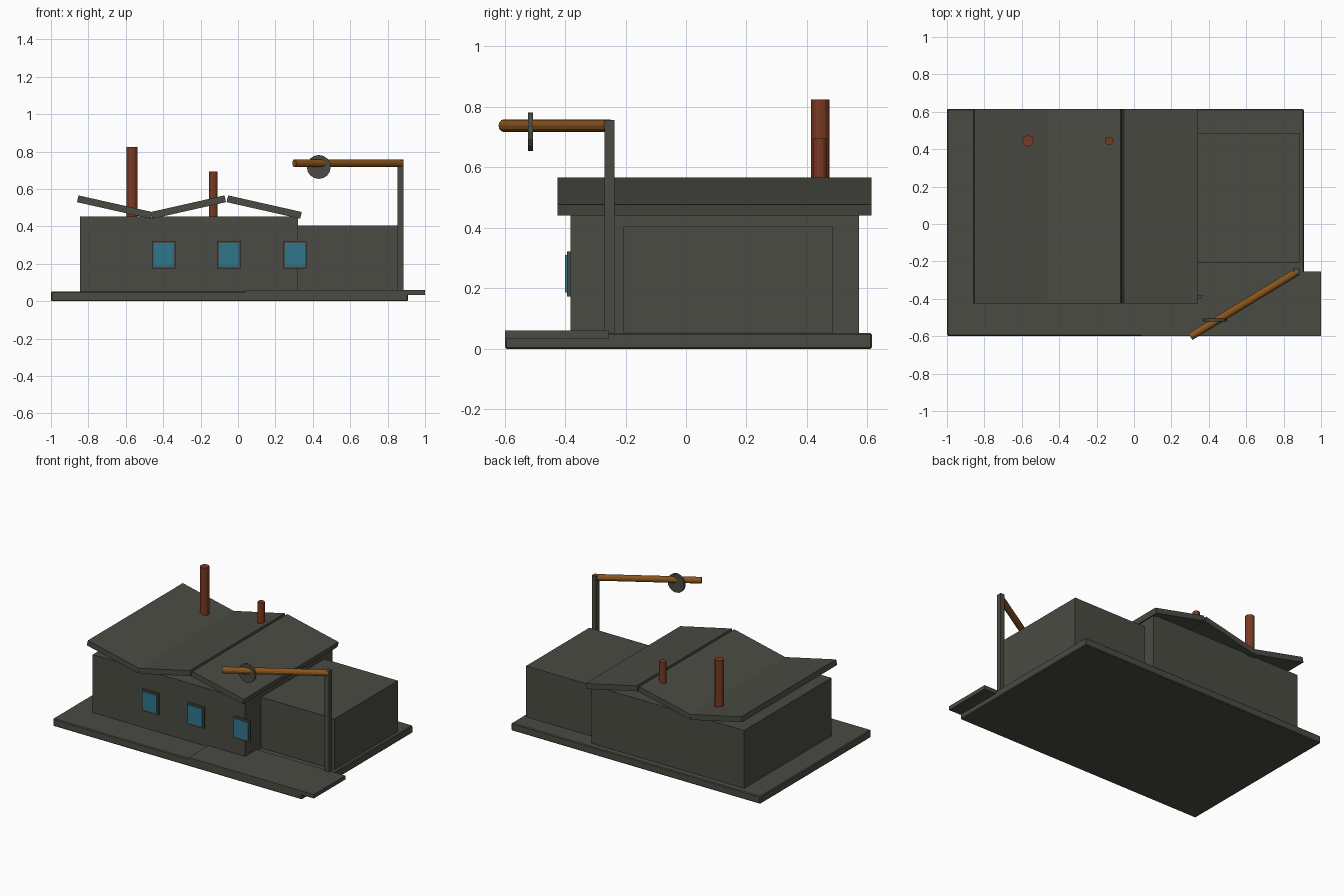
import bpy
import math
from mathutils import Vector

default = bpy.data.objects.get("Cube")
if default:
    bpy.data.objects.remove(default, do_unlink=True)


def material(name, rgb):
    mat = bpy.data.materials.new(name)
    mat.use_nodes = True
    mat.diffuse_color = (*rgb, 1)
    mat.node_tree.nodes["Principled BSDF"].inputs["Base Color"].default_value = (*rgb, 1)
    return mat


GREY = material("olive grey", (0.07, 0.07, 0.057))
RUST = material("rust red", (0.19, 0.042, 0.016))
WOOD = material("amber wood", (0.25, 0.09, 0.012))
GLASS = material("blue glass", (0.03, 0.18, 0.27))


def box(name, x, y, z, mat=GREY, tilt=0, bevel=0):
    """Box from (min, max) ranges, optionally tilted about the y axis."""
    spans = (x, y, z)
    bpy.ops.mesh.primitive_cube_add(size=1, location=[sum(s) / 2 for s in spans])
    ob = bpy.context.object
    ob.name = name
    ob.scale = [s[1] - s[0] for s in spans]
    bpy.ops.object.transform_apply(location=False, rotation=False, scale=True)
    ob.rotation_euler.y = tilt
    if bevel:
        mod = ob.modifiers.new("soft edges", "BEVEL")
        mod.width = bevel
        mod.segments = 1
    ob.data.materials.append(mat)
    return ob


def rod(name, start, end, radius, mat, sides=12):
    """Cylinder running between two points."""
    a, b = Vector(start), Vector(end)
    bpy.ops.mesh.primitive_cylinder_add(
        vertices=sides, radius=radius, depth=(b - a).length, location=(a + b) / 2)
    ob = bpy.context.object
    ob.name = name
    ob.rotation_euler = (b - a).to_track_quat("Z", "Y").to_euler()
    ob.data.materials.append(mat)
    return ob


# Ground slab and front paving
box("base_slab", (-1, 0.908), (-0.598, 0.615), (0, 0.052), bevel=0.005)
box("front_paving", (0.04, 1), (-0.598, -0.254), (0.033, 0.06))

# Main house and side annex
box("main_house", (-0.846, 0.322), (-0.382, 0.572), (0.05, 0.453))
box("annex", (0.32, 0.885), (-0.207, 0.486), (0.05, 0.404))

# Zigzag roof panels
pitch = math.radians(12.7)
for name, cx, tilt in (("roof_outer", -0.66, pitch),
                       ("roof_middle", -0.265, -pitch),
                       ("roof_inner", 0.14, pitch)):
    box(name, (cx - 0.202, cx + 0.202), (-0.425, 0.614), (0.485, 0.522), tilt=tilt)

# Chimneys
rod("tall_chimney", (-0.567, 0.444, 0.43), (-0.567, 0.444, 0.825), 0.03, RUST)
rod("short_chimney", (-0.133, 0.444, 0.43), (-0.133, 0.444, 0.695), 0.023, RUST)

# Framed windows along the front wall
for i, cx in enumerate((-0.398, -0.049, 0.304)):
    box(f"window_frame_{i}", (cx - 0.063, cx + 0.063), (-0.394, -0.38), (0.174, 0.322))
    box(f"window_glass_{i}", (cx - 0.053, cx + 0.053), (-0.4, -0.392), (0.186, 0.311), GLASS)

# Post, slanting beam and hanging disc
box("post", (0.853, 0.885), (-0.269, -0.236), (0.045, 0.757))
rod("beam", (0.874, -0.254, 0.738), (0.301, -0.602, 0.738), 0.021, WOOD)
rod("disc", (0.432, -0.522, 0.718), (0.432, -0.506, 0.718), 0.064, GREY, sides=16)
